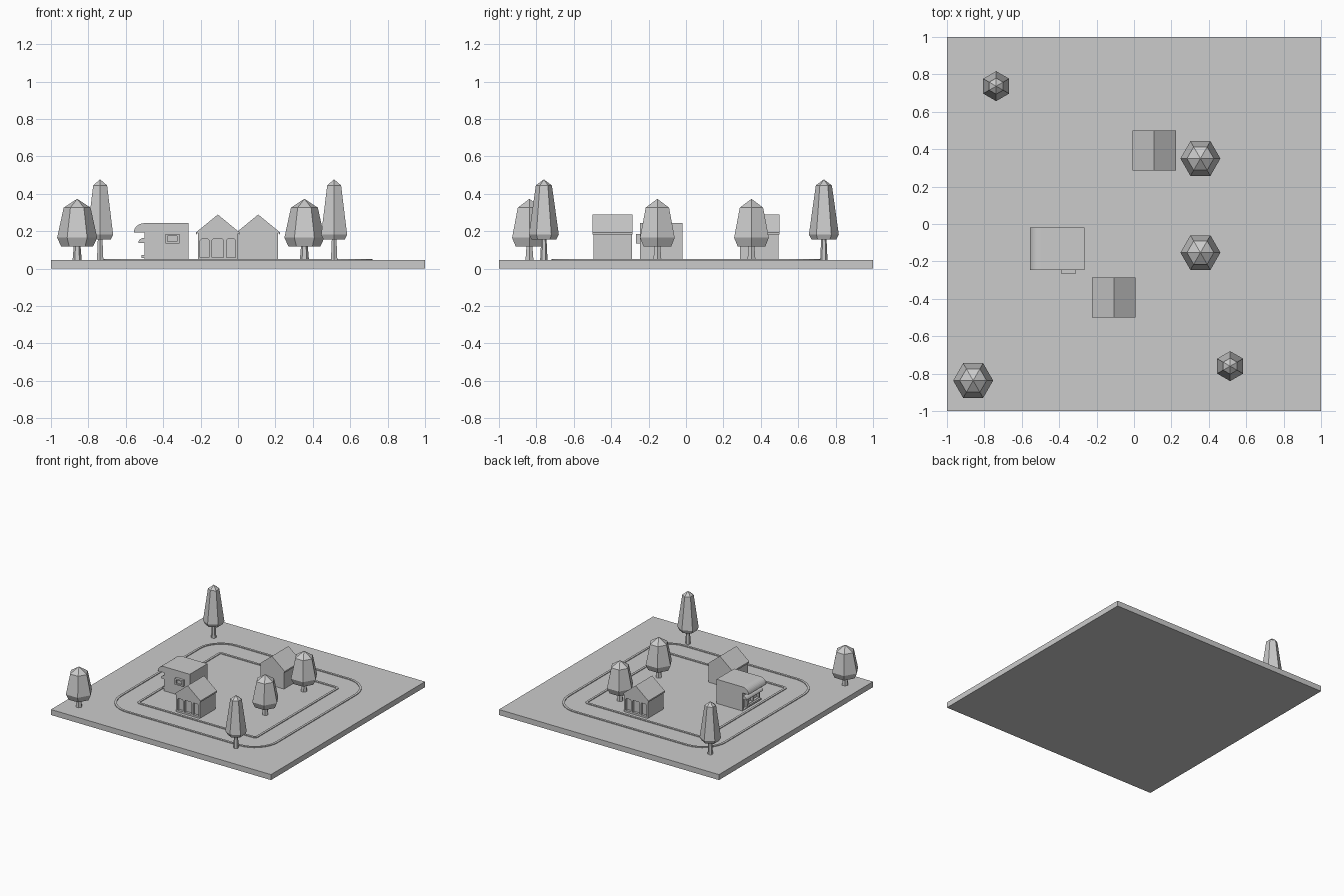
import bpy, bmesh
from math import pi, cos, sin
from mathutils import Matrix, Vector

cube = bpy.data.objects.get("Cube")
if cube:
    bpy.data.objects.remove(cube, do_unlink=True)

grey = bpy.data.materials.new("plain grey")
grey.use_nodes = True
grey.diffuse_color = (0.6, 0.6, 0.6, 1)
grey.node_tree.nodes["Principled BSDF"].inputs["Base Color"].default_value = (0.6, 0.6, 0.6, 1)

GROUND = 0.045


def finish(name, bm):
    bmesh.ops.recalc_face_normals(bm, faces=bm.faces)
    mesh = bpy.data.meshes.new(name)
    bm.to_mesh(mesh)
    bm.free()
    mesh.materials.append(grey)
    obj = bpy.data.objects.new(name, mesh)
    bpy.context.collection.objects.link(obj)
    return obj


def loft(name, rings, closed=False):
    """Skin a list of equal-length vertex loops; cap the ends unless closed."""
    bm = bmesh.new()
    loops = [[bm.verts.new(p) for p in ring] for ring in rings]
    pairs = list(zip(loops, loops[1:]))
    if closed:
        pairs.append((loops[-1], loops[0]))
    else:
        bm.faces.new(loops[0])
        bm.faces.new(loops[-1])
    for a, b in pairs:
        for i in range(len(a)):
            j = (i + 1) % len(a)
            bm.faces.new((a[i], a[j], b[j], b[i]))
    return finish(name, bm)


def prism(name, profile, y0, y1):
    """Extrude an xz profile along y."""
    return loft(name, [[(x, y, z) for x, z in profile] for y in (y0, y1)])


def box(name, x0, x1, y0, y1, z0, z1):
    return prism(name, [(x0, z0), (x1, z0), (x1, z1), (x0, z1)], y0, y1)


def carve(obj, cutters):
    """Cut recesses out of a solid and discard the cutters."""
    for cutter in cutters:
        cutter.hide_render = True
        mod = obj.modifiers.new("recess", 'BOOLEAN')
        mod.operation = 'DIFFERENCE'
        mod.solver = 'EXACT'
        mod.object = cutter
    deps = bpy.context.evaluated_depsgraph_get()
    mesh = bpy.data.meshes.new_from_object(obj.evaluated_get(deps))
    obj.modifiers.clear()
    obj.data = mesh
    for cutter in cutters:
        bpy.data.objects.remove(cutter, do_unlink=True)


# Ground slab
box("ground", -1, 1, -1, 1, 0, GROUND)


# Road kerbs: an outer loop with round corners and a tighter inner loop
def rounded_square(half, radius, z, steps=8):
    pts = []
    for k in range(4):
        turn = Matrix.Rotation(k * pi / 2, 3, 'Z')
        for i in range(steps + 1):
            a = i / steps * pi / 2
            c = half - radius
            pts.append(turn @ Vector((c + radius * cos(a), c + radius * sin(a), z)))
    return pts


def kerb(name, half, radius, width, height=0.006):
    low, high = GROUND - 0.005, GROUND + height
    inner = (half - width, radius - width)
    loft(name, [rounded_square(half, radius, low), rounded_square(half, radius, high),
                rounded_square(*inner, high), rounded_square(*inner, low)], closed=True)


kerb("outer_kerb", 0.72, 0.21, 0.018)
kerb("inner_kerb", 0.545, 0.03, 0.018)


# Trees: six-sided trunk and a faceted crown closed by a point
def hexagon(x, y, r, z, turn):
    return [(x + r * cos(turn + i * pi / 3), y + r * sin(turn + i * pi / 3), z)
            for i in range(6)]


def tree(name, x, y, crown, apex, trunk, turn):
    loft(name + "_trunk", [hexagon(x, y, r, z, turn) for r, z in
                           ((trunk, GROUND - 0.005), (trunk * 0.7, crown[0][1] + 0.01))])
    bm = bmesh.new()
    loops = [[bm.verts.new(p) for p in hexagon(x, y, r, z, turn)] for r, z in crown]
    tip = bm.verts.new((x, y, apex))
    bm.faces.new(loops[0])
    for i in range(6):
        j = (i + 1) % 6
        for a, b in zip(loops, loops[1:]):
            bm.faces.new((a[i], a[j], b[j], b[i]))
        bm.faces.new((loops[-1][i], loops[-1][j], tip))
    finish(name + "_crown", bm)


broad = [(0.085, 0.118), (0.107, 0.165), (0.072, 0.326)]
tall = [(0.066, 0.155), (0.08, 0.182), (0.043, 0.445)]
for i, (x, y) in enumerate([(-0.86, -0.837), (0.355, 0.35), (0.355, -0.153)]):
    tree(f"broad_tree_{i + 1}", x, y, broad, 0.373, 0.025, 0)
for i, (x, y) in enumerate([(-0.737, 0.737), (0.514, -0.76)]):
    tree(f"tall_tree_{i + 1}", x, y, tall, 0.477, 0.02, pi / 6)


# Gabled houses: the second is the first turned half round
def house(name, turn):
    cx, front, back = -0.108, -0.495, -0.29
    half, eave, ridge = 0.107, 0.19, 0.28
    walls = prism(name + "_walls",
                  [(cx - half, GROUND - 0.005), (cx + half, GROUND - 0.005),
                   (cx + half, eave), (cx, ridge), (cx - half, eave)], front, back)
    openings = []
    for dx, w in ((-0.07, 0.024), (0, 0.031), (0.07, 0.024)):
        x, low, top, c = cx + dx, 0.06, 0.158, 0.007
        openings.append(prism("opening",
                              [(x - w, low), (x + w, low), (x + w, top - c), (x + w - c, top),
                               (x - w + c, top), (x - w, top - c)], front - 0.02, front + 0.02))
    carve(walls, openings)
    over = half + 0.009
    roof = prism(name + "_roof",
                 [(cx - over, 0.182), (cx, 0.277), (cx + over, 0.182),
                  (cx + over, 0.194), (cx, 0.289), (cx - over, 0.194)], -0.501, -0.285)
    for obj in (walls, roof):
        obj.matrix_world = Matrix.Rotation(turn, 4, 'Z')


house("front_house", 0)
house("back_house", pi)

# Shop: block with a recessed door and serving window on its -x side
shop = box("shop_walls", -0.5, -0.265, -0.247, -0.018, GROUND - 0.005, 0.243)
carve(shop, [box("window_cut", -0.52, -0.48, -0.235, -0.165, 0.075, 0.135),
             box("window_cut", -0.52, -0.48, -0.155, -0.095, 0.075, 0.135),
             box("door_cut", -0.52, -0.48, -0.08, -0.035, 0.05, 0.135)])


def awning(name, x, z, depth, height, y0, y1, steps=8):
    """Quarter-round canopy reaching out toward -x."""
    arc = [(x - depth * sin(i / steps * pi / 2), z + height * cos(i / steps * pi / 2))
           for i in range(steps + 1)]
    prism(name, [(x + 0.004, z), (x + 0.004, z + height)] + arc, y0, y1)


awning("shop_canopy", -0.5, 0.193, 0.057, 0.05, -0.247, -0.018)
awning("shop_window_awning", -0.5, 0.138, 0.033, 0.027, -0.24, -0.025)
box("shop_step", -0.516, -0.498, -0.24, -0.09, 0.058, 0.072)

# Framed box window on the shop front
frame = box("shop_box_window", -0.388, -0.314, -0.268, -0.24, 0.135, 0.185)
carve(frame, [box("pane_cut", -0.376, -0.326, -0.29, -0.256, 0.146, 0.174)])
